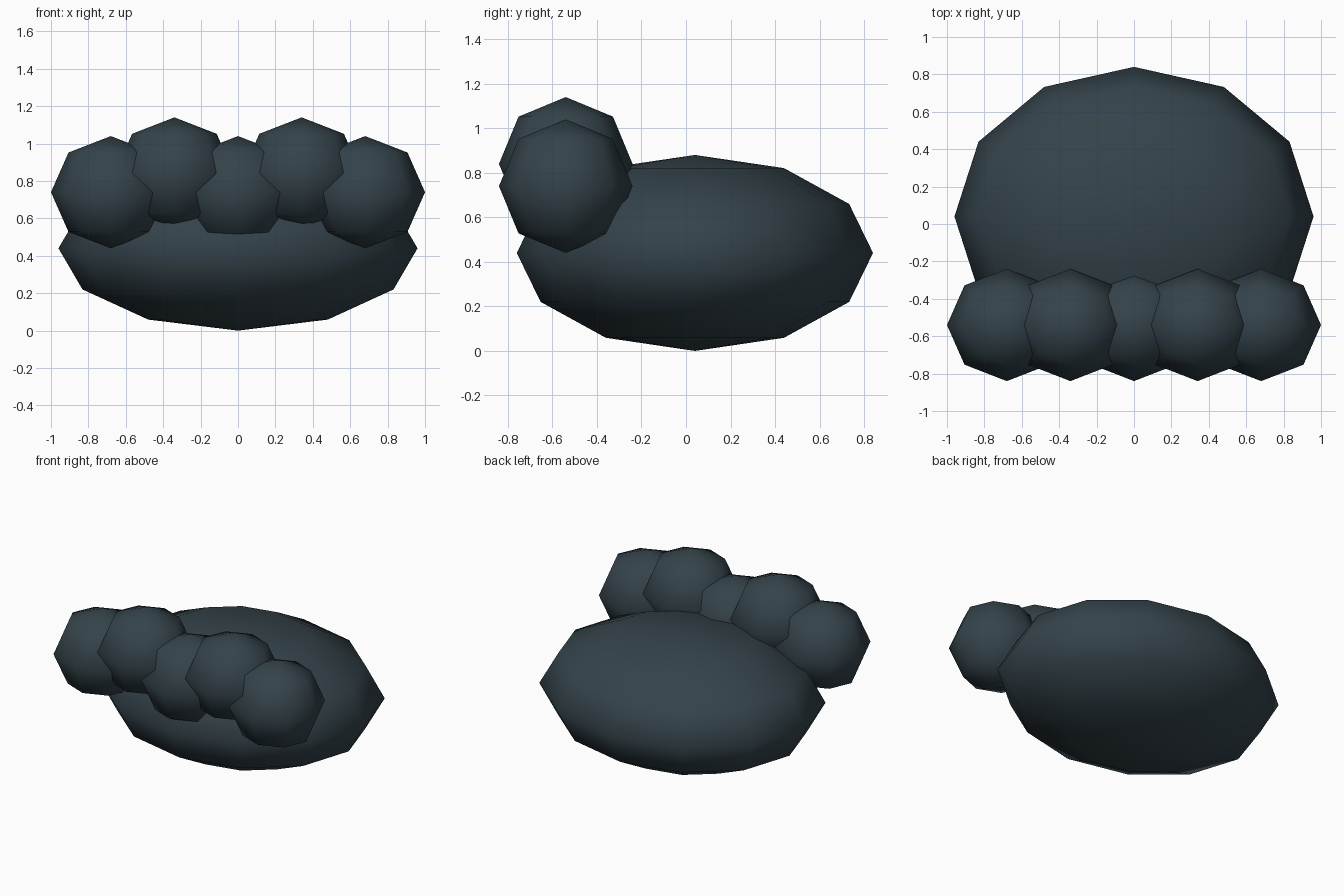
import bpy

if "Cube" in bpy.data.objects:
    bpy.data.objects.remove(bpy.data.objects["Cube"])

slate = bpy.data.materials.new("dark slate")
slate.diffuse_color = (0.034, 0.056, 0.069, 1)
slate.use_nodes = True
slate.node_tree.nodes["Principled BSDF"].inputs["Base Color"].default_value = slate.diffuse_color


def ellipsoid(name, location, radii, segments, rings):
    bpy.ops.mesh.primitive_uv_sphere_add(segments=segments, ring_count=rings, radius=1, location=location)
    obj = bpy.context.object
    obj.name = name
    obj.scale = radii
    bpy.ops.object.transform_apply(location=False, rotation=False, scale=True)
    bpy.ops.object.shade_smooth()
    obj.data.materials.append(slate)
    return obj


# Main rounded pad
ellipsoid("body", (0, 0.04, 0.44), (0.96, 0.80, 0.44), 12, 6)

# Row of five lobes along the front, the second and fourth raised
for i in range(5):
    z = 0.84 if i % 2 else 0.74
    ellipsoid(f"front_lobe_{i + 1}", ((i - 2) * 0.34, -0.54, z), (0.32, 0.30, 0.30), 8, 4)
